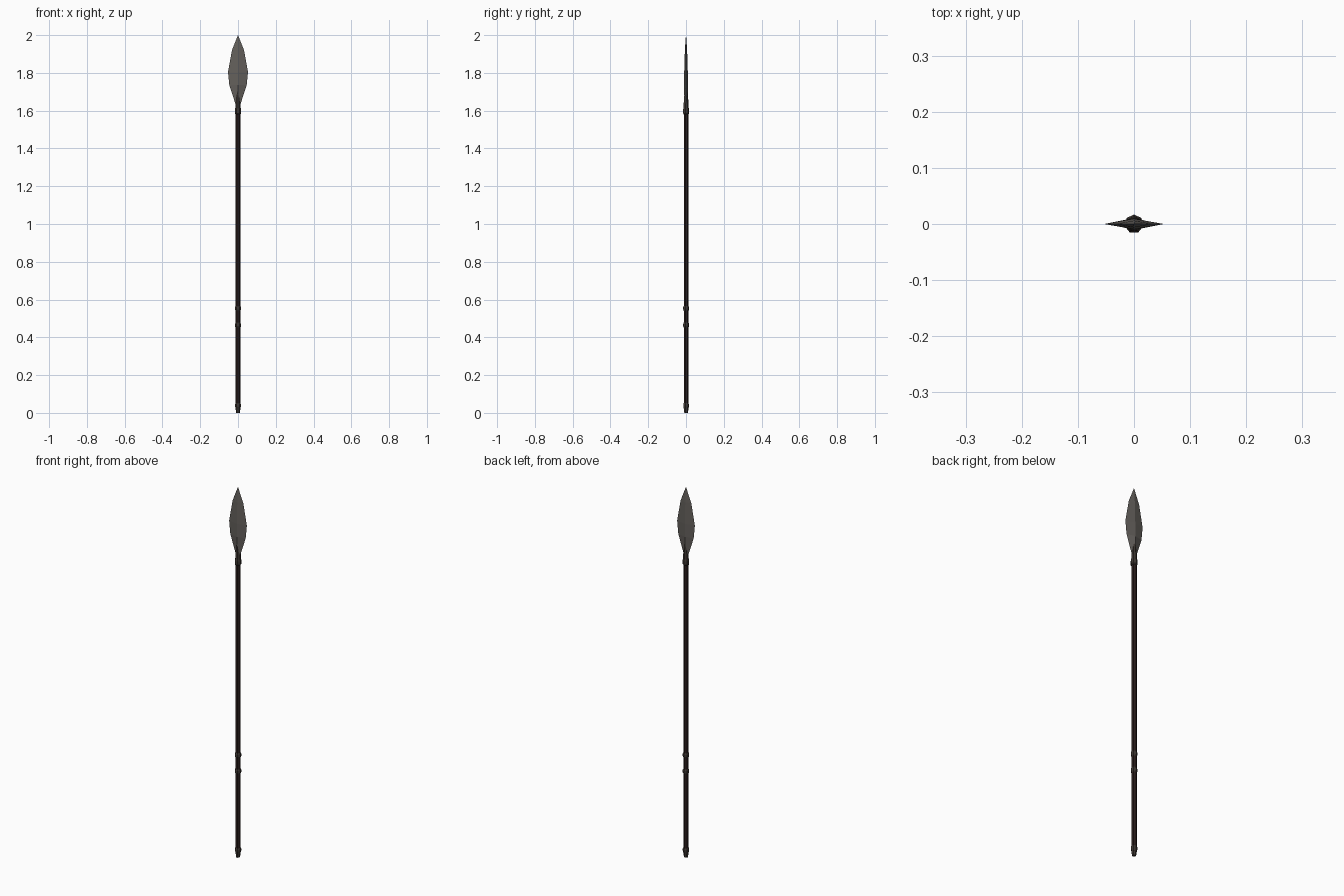
import bpy, bmesh, math

cube = bpy.data.objects.get("Cube")
if cube:
    bpy.data.objects.remove(cube, do_unlink=True)


def material(name, rgb):
    m = bpy.data.materials.new(name)
    m.use_nodes = True
    colour = (*rgb, 1)
    m.diffuse_color = colour
    m.node_tree.nodes["Principled BSDF"].inputs["Base Color"].default_value = colour
    return m


wood = material("dark wood", (0.022, 0.012, 0.011))
iron = material("dark iron", (0.045, 0.036, 0.031))
steel = material("dull steel", (0.125, 0.115, 0.105))
SIDES = 7


def loft(name, rings, mat):
    """Skin a list of equal-length vertex rings and cap both ends."""
    bm = bmesh.new()
    rows = [[bm.verts.new(p) for p in ring] for ring in rings]
    n = len(rows[0])
    for low, high in zip(rows, rows[1:]):
        for i in range(n):
            j = (i + 1) % n
            bm.faces.new((low[i], low[j], high[j], high[i]))
    bm.faces.new(rows[0][::-1])
    bm.faces.new(rows[-1])
    bmesh.ops.remove_doubles(bm, verts=bm.verts, dist=0.0001)
    bmesh.ops.recalc_face_normals(bm, faces=bm.faces)
    mesh = bpy.data.meshes.new(name)
    bm.to_mesh(mesh)
    bm.free()
    mesh.materials.append(mat)
    obj = bpy.data.objects.new(name, mesh)
    bpy.context.collection.objects.link(obj)
    return obj


def turned(name, profile, mat):
    """Seven-sided turned part from (radius, height) pairs, one corner to the back."""
    angles = [math.pi / 2 + math.tau * i / SIDES for i in range(SIDES)]
    return loft(name, [[(r * math.cos(a), r * math.sin(a), z) for a in angles]
                       for r, z in profile], mat)


# Wooden pole
turned("shaft", [(0.013, 0.02), (0.013, 1.62)], wood)

# Metal foot
turned("butt_cap", [(0.010, 0), (0.0135, 0.025), (0.016, 0.035),
                    (0.016, 0.045), (0.013, 0.052)], iron)

# Grip bands
for label, z in (("lower", 0.465), ("upper", 0.553)):
    turned(label + "_grip_band", [(0.013, z - 0.013), (0.0165, z - 0.006),
                                  (0.0165, z + 0.006), (0.013, z + 0.013)], iron)

# Socket that runs up into the blade
turned("blade_socket", [(0.013, 1.58), (0.017, 1.585), (0.017, 1.605), (0.0145, 1.615),
                        (0.0135, 1.64), (0.004, 1.75)], iron)

# Leaf blade with a diamond section: half width, half thickness, height
blade = [(0.010, 0.008, 1.625), (0.046, 0.0105, 1.735), (0.053, 0.0095, 1.805),
         (0.032, 0.006, 1.92), (0.0005, 0.0005, 2.0)]
loft("blade", [[(w, 0, z), (0, t, z), (-w, 0, z), (0, -t, z)] for w, t, z in blade], steel)
